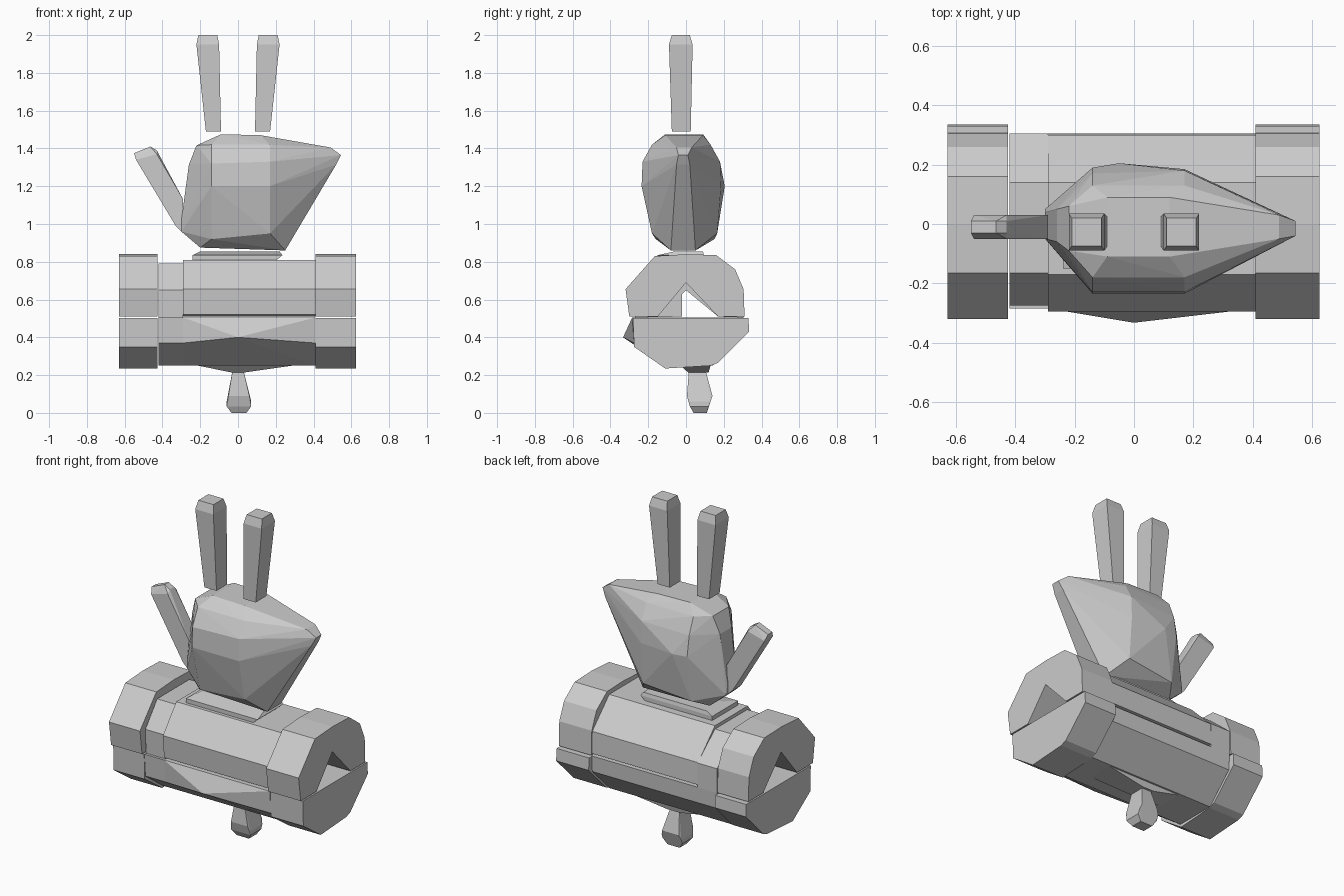
import bpy, bmesh


def finish(name, bm):
    bmesh.ops.recalc_face_normals(bm, faces=bm.faces)
    mesh = bpy.data.meshes.new(name)
    bm.to_mesh(mesh)
    bm.free()
    bpy.context.collection.objects.link(bpy.data.objects.new(name, mesh))


def hull(name, points):
    """Convex faceted solid around the points."""
    bm = bmesh.new()
    for p in points:
        bm.verts.new(p)
    out = bmesh.ops.convex_hull(bm, input=bm.verts)
    loose = {e for k in ("geom_interior", "geom_unused") for e in out[k]
             if isinstance(e, bmesh.types.BMVert)}
    bmesh.ops.delete(bm, geom=list(loose), context='VERTS')
    bmesh.ops.dissolve_limit(bm, angle_limit=0.02, verts=bm.verts, edges=bm.edges)
    finish(name, bm)


def prism(name, profile, x0, x1):
    """Extrude a (y, z) profile along x."""
    bm = bmesh.new()
    face = bm.faces.new([bm.verts.new((x0, y, z)) for y, z in profile])
    ext = bmesh.ops.extrude_face_region(bm, geom=[face])
    verts = [v for v in ext["geom"] if isinstance(v, bmesh.types.BMVert)]
    bmesh.ops.translate(bm, verts=verts, vec=(x1 - x0, 0, 0))
    finish(name, bm)


def rect(x0, x1, y0, y1, z):
    return [(x, y, z) for x in (x0, x1) for y in (y0, y1)]


# Ears: tapered bars with bevelled tips
for side, label in ((-1, "left"), (1, "right")):
    pts = []
    for z, xa, xb, ya, yb in ((1.49, 0.09, 0.17, -0.075, 0.025),
                              (1.95, 0.10, 0.22, -0.09, 0.035),
                              (2.0, 0.11, 0.21, -0.075, 0.02)):
        pts += rect(side * xa, side * xb, ya, yb, z)
    hull(label + "_ear", pts)

# Head: rings along x, each with (y0, y1) pairs at several heights
head_rings = [
    (-0.30, [(0.96, -0.05, 0.05), (1.02, -0.05, 0.04)]),
    (-0.26, [(1.315, -0.06, 0.05)]),
    (-0.22, [(1.416, -0.09, 0.06)]),
    (-0.20, [(0.875, -0.08, 0.06)]),
    (-0.14, [(0.92, -0.16, 0.15), (1.2, -0.235, 0.19),
             (1.32, -0.23, 0.17), (1.42, -0.18, 0.13)]),
    (-0.09, [(1.475, -0.11, 0.09)]),
    (-0.05, [(1.2, -0.235, 0.205)]),
    (0.12, [(1.47, -0.11, 0.09)]),
    (0.17, [(0.95, -0.18, 0.165), (1.2, -0.235, 0.185),
            (1.33, -0.23, 0.18), (1.42, -0.18, 0.13)]),
    (0.25, [(0.86, -0.08, 0.05)]),
    (0.49, [(1.405, -0.05, 0.03)]),
    (0.52, [(1.315, -0.05, 0.02)]),
    (0.545, [(1.365, -0.04, 0.01)]),
]
hull("head", [(x, y, z) for x, rows in head_rings
              for z, y0, y1 in rows for y in (y0, y1)])

# Raised arm behind the head
arm = [(-0.33, 0.99), (-0.30, 0.96), (-0.29, 1.13), (-0.43, 1.37), (-0.54, 1.34)]
tip = [(-0.55, 1.375), (-0.465, 1.41), (-0.43, 1.39)]
hull("arm", [(x, y, z) for x, z in arm for y in (-0.05, 0.03)]
     + [(x, y, z) for x, z in tip for y in (-0.03, 0.01)])

# Neck plate
hull("neck_plate", rect(-0.20, 0.22, -0.06, 0.09, 0.855)
     + rect(-0.24, 0.235, -0.15, 0.095, 0.835)
     + rect(-0.24, 0.20, -0.15, 0.095, 0.805))

# Barrel halves, ring and end caps
notch = [(0.17, 0.51), (0.0, 0.69), (-0.15, 0.51)]
cap_top = [(-0.30, 0.51), (-0.32, 0.655), (-0.165, 0.83), (0.0, 0.84),
           (0.16, 0.835), (0.26, 0.76), (0.305, 0.655), (0.31, 0.51)]
cap_bottom = [(-0.28, 0.502), (-0.275, 0.35), (-0.11, 0.235), (0.13, 0.25),
              (0.17, 0.265), (0.335, 0.43), (0.33, 0.502)]
for label, x0, x1 in (("left", -0.63, -0.425), ("right", 0.41, 0.625)):
    prism(label + "_upper_cap", cap_top + notch, x0, x1)
    prism(label + "_lower_cap", cap_bottom, x0, x1)

barrel_top = [(-0.285, 0.52), (-0.295, 0.655), (-0.17, 0.81),
              (0.14, 0.81), (0.30, 0.65), (0.305, 0.52)]
prism("upper_barrel", barrel_top + notch, -0.29, 0.41)
ring_top = [(-0.27, 0.505), (-0.275, 0.65), (-0.165, 0.79),
            (0.14, 0.79), (0.305, 0.65), (0.305, 0.505)]
ring_notch = [(0.17, 0.51), (0.0, 0.65), (-0.02, 0.63), (-0.02, 0.51)]
prism("upper_ring", ring_top + ring_notch, -0.42, -0.29)
barrel_bottom = [(-0.285, 0.505), (-0.275, 0.37), (-0.11, 0.25),
                 (0.14, 0.25), (0.30, 0.41), (0.305, 0.505)]
prism("lower_ring", barrel_bottom, -0.42, -0.29)
# Lower barrel bulges to the front and towards the foot
hull("lower_barrel", [(x, y, z) for x in (-0.29, 0.41) for y, z in barrel_bottom]
     + [(0.0, -0.333, 0.40)])
hull("foot_mount", rect(-0.22, 0.30, -0.03, 0.13, 0.252)
     + rect(-0.04, 0.04, 0.01, 0.12, 0.215))

# Drop-shaped foot
hull("foot", rect(-0.03, 0.03, 0.015, 0.105, 0.22)
     + rect(-0.06, 0.07, 0.02, 0.13, 0.06)
     + rect(-0.05, 0.06, 0.005, 0.14, 0.09)
     + rect(-0.06, 0.07, 0.02, 0.12, 0.035)
     + rect(-0.035, 0.045, 0.04, 0.11, 0.0))
